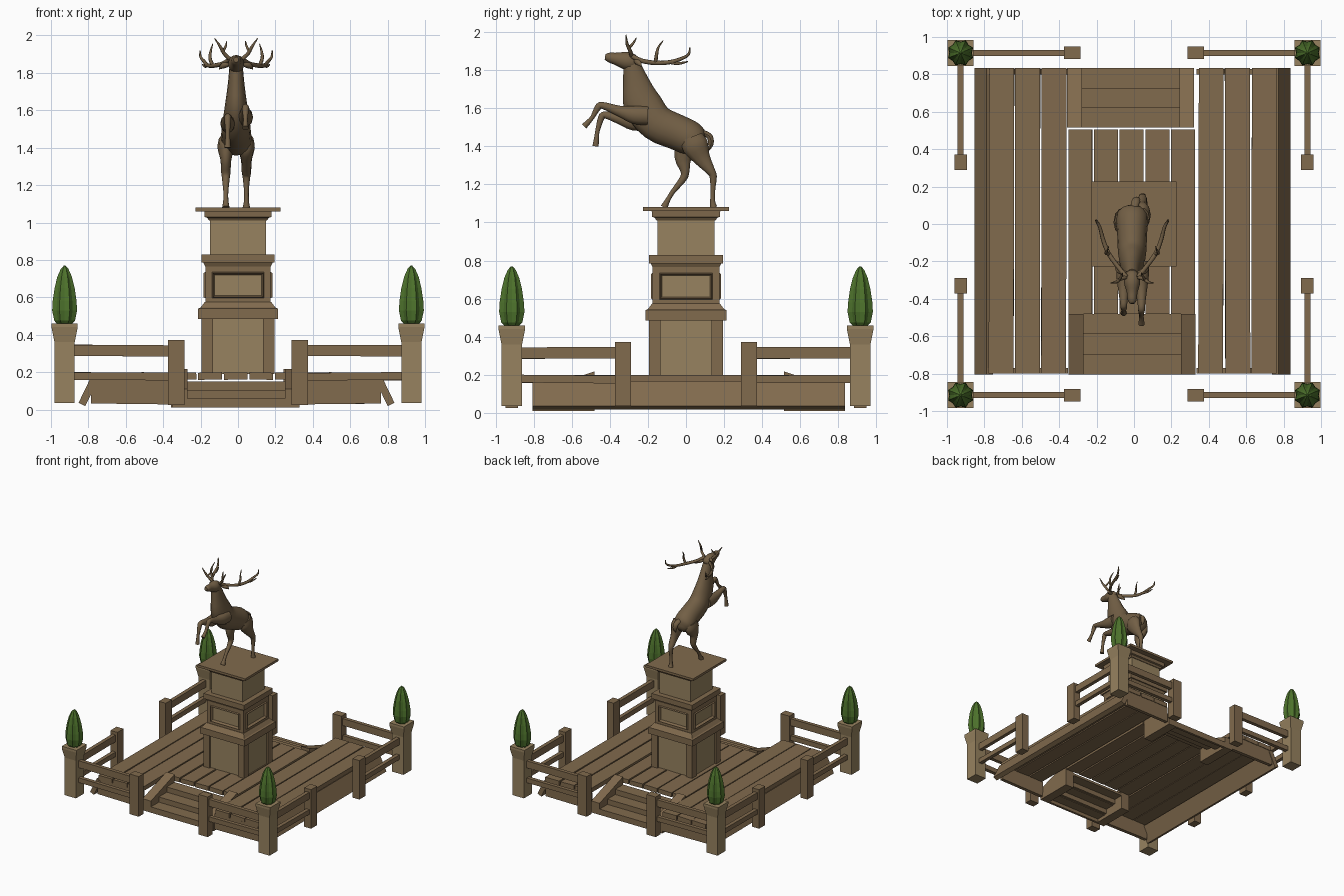
import bpy, bmesh, math, random
from mathutils import Vector, Matrix

if "Cube" in bpy.data.objects:
    bpy.data.objects.remove(bpy.data.objects["Cube"])

random.seed(4)


def material(name, rgb):
    m = bpy.data.materials.new(name)
    m.diffuse_color = (*rgb, 1)
    m.use_nodes = True
    m.node_tree.nodes["Principled BSDF"].inputs["Base Color"].default_value = m.diffuse_color
    return m


WOOD = material("wood", (0.22, 0.145, 0.075))
PALE = material("pale_wood", (0.31, 0.225, 0.115))
BRONZE = material("bronze", (0.17, 0.115, 0.06))
GREEN = material("leaf", (0.075, 0.17, 0.025))


def finish(name, bm, mat):
    bmesh.ops.recalc_face_normals(bm, faces=bm.faces)
    me = bpy.data.meshes.new(name)
    bm.to_mesh(me)
    bm.free()
    me.materials.append(mat)
    ob = bpy.data.objects.new(name, me)
    bpy.context.collection.objects.link(ob)
    return ob


def box(name, x, y, z, mat=WOOD, rot=(0, 0, 0)):
    """Box from (low, high) ranges, turned about its own centre."""
    bm = bmesh.new()
    bmesh.ops.create_cube(bm, size=1)
    bmesh.ops.scale(bm, vec=(x[1] - x[0], y[1] - y[0], z[1] - z[0]), verts=bm.verts)
    ob = finish(name, bm, mat)
    ob.location = ((x[0] + x[1]) / 2, (y[0] + y[1]) / 2, (z[0] + z[1]) / 2)
    ob.rotation_euler = rot
    return ob


def loft(name, rings, mat):
    """Skin a list of equal-sized rings and cap both ends."""
    bm = bmesh.new()
    rows = [[bm.verts.new(p) for p in r] for r in rings]
    n = len(rows[0])
    for a, b in zip(rows, rows[1:]):
        for i in range(n):
            bm.faces.new((a[i], a[(i + 1) % n], b[(i + 1) % n], b[i]))
    bm.faces.new(rows[0])
    bm.faces.new(rows[-1])
    return finish(name, bm, mat)


def stack(name, profile, mat, at=(0, 0)):
    """Square column from (half width, z) pairs."""
    corners = ((-1, -1), (1, -1), (1, 1), (-1, 1))
    return loft(name, [[(at[0] + h * a, at[1] + h * b, z) for a, b in corners]
                       for h, z in profile], mat)


def tube(name, pts, n=12, steps=3):
    """Smooth organic limb; each point is (x, y, z, radius in profile, radius across)."""
    P = [Vector(p) for p in pts]
    P = [2 * P[0] - P[1]] + P + [2 * P[-1] - P[-2]]
    path = []
    for i in range(1, len(P) - 2):
        a, b, c, d = P[i - 1:i + 3]
        for k in range(steps):
            t = k / steps
            path.append(0.5 * (2 * b + (c - a) * t + (2 * a - 5 * b + 4 * c - d) * t * t
                               + (3 * b - a - 3 * c + d) * t ** 3))
    path.append(P[-2])
    rings = []
    for i, p in enumerate(path):
        t = (path[min(i + 1, len(path) - 1)] - path[max(i - 1, 0)]).to_3d()
        t = Vector(t[:3]).normalized()
        side = Vector((1, 0, 0))
        side = (side - t * side.dot(t)).normalized()
        up = t.cross(side)
        c = Vector(p[:3])
        rings.append([c + side * p[4] * math.cos(u) + up * p[3] * math.sin(u)
                      for u in (2 * math.pi * k / n for k in range(n))])
    ob = loft(name, rings, BRONZE)
    ob.location.x = -0.01
    bpy.context.view_layer.objects.active = ob
    ob.select_set(True)
    bpy.ops.object.shade_smooth_by_angle(angle=math.radians(50))
    ob.select_set(False)
    return ob


# Deck planks: long ones at the sides, short ones between the steps
for i in range(3):
    for x0 in (-0.775 + 0.14 * i, 0.345 + 0.142 * i):
        box("deck_plank", (x0, x0 + 0.133), (-0.8, 0.835), (0.16, 0.198),
            rot=(0, random.uniform(-.03, .03), random.uniform(-.003, .003)))
for i in range(5):
    x0 = -0.35 + 0.137 * i
    box("middle_plank", (x0, x0 + 0.127), (-0.48, 0.505), (0.16, 0.198),
        rot=(0, random.uniform(-.03, .03), 0))

# Skirt boards: sloped along the sides, upright at front and back
for s in (-1, 1):
    cx = 0.795 * s - 0.008
    box("side_skirt", (cx - 0.02, cx + 0.02), (-0.805, 0.835), (0.02, 0.165), rot=(0, -0.45 * s, 0))
    for y in (-0.785, 0.815):
        cx = 0.56 * s - 0.01
        box("end_skirt", (cx - 0.215, cx + 0.215), (y - 0.015, y + 0.015), (0.03, 0.165),
            rot=(0, random.uniform(-.02, .02), 0))

# Steps at front and back with sloped side cheeks
for s, inner, outer, cx in ((-1, 0.48, 0.805, -0.01), (1, 0.515, 0.835, -0.018)):
    d = (outer - inner) / 3
    for i, top in enumerate((0.15, 0.105, 0.06)):
        a, b = inner + d * i, inner + d * (i + 1)
        box("step_tread", (cx - 0.27, cx + 0.27), sorted((s * a, s * b)), (top - 0.02, top))
        box("step_riser", (cx - 0.27, cx + 0.27), sorted((s * (b - 0.02), s * b)),
            (max(top - 0.06, 0.01), top - 0.02))
    for e in (-1, 1):
        x = cx + 0.3 * e
        loft("step_cheek", [[(x + w, s * y, z) for y, z in
             ((inner, 0.01), (inner, 0.218), (outer, 0.11), (outer, 0.01))] for w in (-0.04, 0.04)], WOOD)

# Fence: corner planters with shrubs, middle posts and rails
for sx in (-1, 1):
    for sy in (-1, 1):
        cx, cy = 0.927 * sx, 0.915 * sy
        stack("corner_planter", [(0.054, 0.035), (0.054, 0.36), (0.07, 0.44), (0.07, 0.46)], PALE, (cx, cy))
        rings = []
        for r, z in ((.04, .455), (.06, .475), (.072, .53), (.069, .58), (.058, .65),
                     (.042, .71), (.022, .752), (.004, .77)):
            rings.append([(cx + r * (1 if k % 2 else .84) * math.cos(k * math.pi / 8),
                           cy + r * (1 if k % 2 else .84) * math.sin(k * math.pi / 8), z)
                          for k in range(16)])
        loft("shrub", rings, GREEN)
        px = 0.33 * sx
        box("front_back_post", (px - .043, px + .043), (cy - .033, cy + .033), (.025, .372), WOOD)
        py = 0.33 * sy
        box("side_post", (cx - .033, cx + .033), (py - .042, py + .042), (.035, .372), WOOD)
        for z0, z1 in ((0.157, 0.198), (0.285, 0.345)):
            j = random.uniform(-.012, .012)
            box("front_back_rail", sorted((0.36 * sx, 0.89 * sx)), (cy - .016, cy + .016), (z0, z1), rot=(0, j, 0))
            box("side_rail", (cx - .016, cx + .016), sorted((0.36 * sy, 0.88 * sy)), (z0, z1), rot=(j, 0, 0))

# Pedestal
stack("pedestal_base", [(0.18, 0.19), (0.18, 0.49)], PALE)
for sx in (-1, 1):
    for sy in (-1, 1):
        stack("pedestal_corner", [(0.03, 0.19), (0.03, 0.49)], WOOD, (0.165 * sx, 0.165 * sy))
stack("pedestal_lower_band", [(.213, .485), (.213, .54), (.2, .545), (.178, .575)], WOOD)
mid = stack("pedestal_panel_block", [(0.175, 0.56), (0.175, 0.77)], WOOD)
mid.data.materials.append(PALE)
bm = bmesh.new()
bm.from_mesh(mid.data)
sides = [f for f in bm.faces if abs(f.normal.z) < 0.5]
bmesh.ops.inset_individual(bm, faces=sides, thickness=0.05)
bmesh.ops.inset_individual(bm, faces=sides, thickness=0.008, depth=0.01)
bmesh.ops.inset_individual(bm, faces=sides, thickness=0.012, depth=-0.022)
for f in sides:
    f.material_index = 1
bm.to_mesh(mid.data)
bm.free()
stack("pedestal_upper_band", [(.175, .765), (.185, .785), (.195, .785), (.195, .83)], WOOD)
stack("pedestal_neck", [(0.15, 0.82), (0.15, 1.03)], PALE)
stack("pedestal_cap", [(.155, 1.01), (.165, 1.025), (.178, 1.03), (.18, 1.06), (.227, 1.06), (.227, 1.08)], WOOD)

# Rearing deer: body, head, tail
tube("deer_body", [(0, -.285, 1.83, .045, .036), (0, -.262, 1.735, .07, .045), (0, -.23, 1.625, .1, .06),
                   (0, -.157, 1.525, .097, .075), (0, -.05, 1.475, .093, .08), (0, .02, 1.443, .09, .085),
                   (0, .06, 1.415, .07, .075), (0, .09, 1.395, .025, .03)], 16)
tube("deer_head", [(0, -.255, 1.83, .025, .022), (0, -.275, 1.838, .042, .038), (0, -.315, 1.85, .047, .043),
                   (0, -.365, 1.859, .033, .029), (0, -.405, 1.867, .025, .024), (0, -.425, 1.87, .014, .014)])
tube("deer_tail", [(0.01, .085, 1.475, .014, .02), (.02, .125, 1.45, .016, .022),
                   (.025, .13, 1.41, .014, .018), (.025, .12, 1.38, .003, .004)], 8)

# Legs: (side x, [(y, z, radius)])
LEGS = {
    "right_hind_leg": (0.055, [(.03, 1.45, .06), (.05, 1.40, .072), (.085, 1.335, .047), (.13, 1.27, .025),
                               (.143, 1.24, .02), (.141, 1.17, .013), (.14, 1.11, .014), (.145, 1.08, .02)]),
    "left_hind_leg": (-0.055, [(.02, 1.45, .06), (.01, 1.40, .072), (-.015, 1.335, .047), (-.005, 1.27, .025),
                               (-.015, 1.23, .02), (-.07, 1.16, .013), (-.097, 1.115, .014), (-.115, 1.08, .02)]),
    "right_foreleg": (0.05, [(-.2, 1.56, .05), (-.27, 1.565, .05), (-.35, 1.585, .03), (-.44, 1.615, .019),
                             (-.463, 1.603, .018), (-.49, 1.555, .012), (-.515, 1.525, .014), (-.535, 1.505, .017)]),
    "left_foreleg": (-0.045, [(-.2, 1.53, .05), (-.28, 1.53, .048), (-.35, 1.545, .03), (-.425, 1.565, .019),
                              (-.445, 1.55, .018), (-.465, 1.48, .012), (-.47, 1.44, .014), (-.475, 1.4, .017)]),
}
for name, (x, pts) in LEGS.items():
    k = 0.62 if "hind" in name else 0.8
    tube(name, [(x, y, z, r, r * (k if r > .03 else 1)) for y, z, r in pts], 10)

# Antlers and ears, mirrored
TINES = {
    "antler_beam": [(.03, -.285, 1.875, .013), (.07, -.235, 1.85, .012), (.125, -.16, 1.838, .012),
                    (.155, -.085, 1.842, .011), (.172, -.02, 1.862, .009), (.19, .015, 1.885, .007), (.193, .02, 1.92, .003)],
    "antler_brow_tine": [(.035, -.285, 1.875, .011), (.065, -.295, 1.905, .01), (.085, -.31, 1.94, .008), (.115, -.315, 1.985, .002)],
    "antler_inner_tine": [(.07, -.3, 1.915, .008), (.055, -.275, 1.945, .006), (.05, -.26, 1.97, .002)],
    "antler_mid_tine": [(.125, -.16, 1.838, .01), (.14, -.155, 1.88, .009), (.135, -.145, 1.92, .006), (.125, -.12, 1.955, .002)],
    "antler_rear_tine": [(.155, -.085, 1.842, .01), (.165, -.04, 1.835, .008), (.18, .01, 1.845, .003)],
    "deer_ear": [(.03, -.265, 1.85, .01), (.055, -.255, 1.845, .017), (.075, -.245, 1.835, .014), (.09, -.235, 1.82, .002)],
}
for s in (-1, 1):
    for name, pts in TINES.items():
        tube(name, [(s * x, y, z, r, r) for x, y, z, r in pts], 8)
